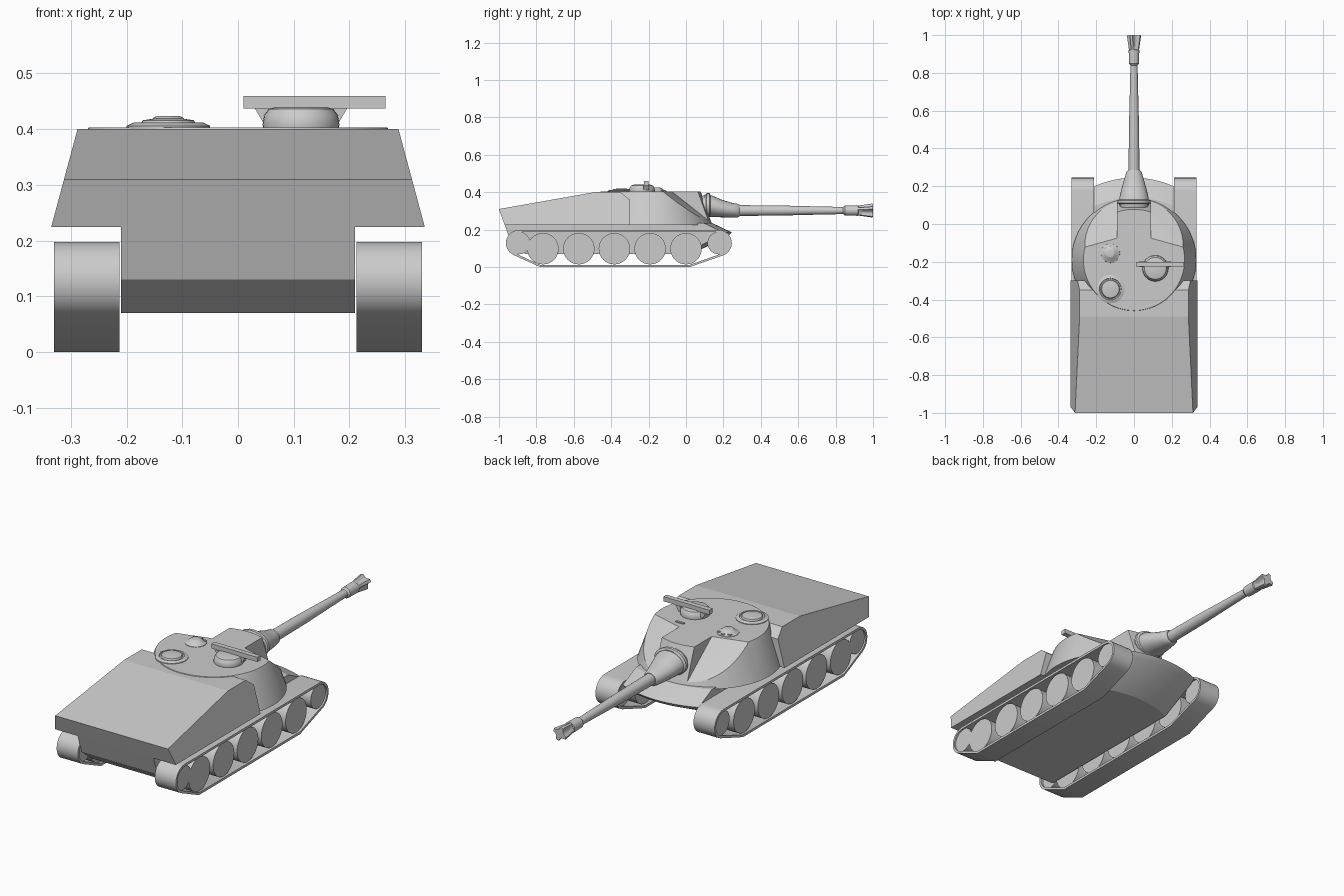
import bpy, bmesh
from math import sin, cos, pi, radians
from mathutils import Vector

if "Cube" in bpy.data.objects:
    bpy.data.objects.remove(bpy.data.objects["Cube"])


def finish(name, bm, smooth=True, angle=30):
    bmesh.ops.recalc_face_normals(bm, faces=bm.faces)
    me = bpy.data.meshes.new(name)
    bm.to_mesh(me)
    bm.free()
    ob = bpy.data.objects.new(name, me)
    bpy.context.collection.objects.link(ob)
    if smooth:
        bpy.ops.object.select_all(action='DESELECT')
        ob.select_set(True)
        bpy.context.view_layer.objects.active = ob
        bpy.ops.object.shade_smooth_by_angle(angle=radians(angle))
    return ob


def loft(rings, closed=False):
    """Skin a list of point rings; cap the ends, or join last to first."""
    bm = bmesh.new()
    vs = [[bm.verts.new(p) for p in r] for r in rings]
    n = len(vs[0])
    pairs = list(zip(vs, vs[1:])) + ([(vs[-1], vs[0])] if closed else [])
    for a, b in pairs:
        for i in range(n):
            j = (i + 1) % n
            bm.faces.new((a[i], a[j], b[j], b[i]))
    if not closed:
        bm.faces.new(vs[0])
        bm.faces.new(vs[-1])
    return bm


def circle_z(x, y, z, r, n=32):
    return [(x + r * cos(2 * pi * i / n), y + r * sin(2 * pi * i / n), z) for i in range(n)]


def turned(name, x, y, steps, n=32):
    """Upright turned part from (radius, height) steps."""
    return finish(name, loft([circle_z(x, y, z, r, n) for r, z in steps]))


def along_y(steps, n=24):
    """Rings along y from (y, half width, bottom z, top z)."""
    return loft([[(w * cos(2 * pi * i / n), y, (b + t) / 2 + (t - b) / 2 * sin(2 * pi * i / n))
                  for i in range(n)] for y, w, b, t in steps])


def cut(bm, co, no):
    g = bm.verts[:] + bm.edges[:] + bm.faces[:]
    r = bmesh.ops.bisect_plane(bm, geom=g, plane_co=co, plane_no=no, clear_outer=True)
    edges = [e for e in r['geom_cut'] if isinstance(e, bmesh.types.BMEdge)]
    bmesh.ops.holes_fill(bm, edges=edges)


def box(name, x0, x1, y0, y1, z0, z1):
    return finish(name, loft([[(x0, y0, z), (x1, y0, z), (x1, y1, z), (x0, y1, z)] for z in (z0, z1)]), False)


# lower hull with a bow that curves in plan
hull = [(-.97, .228), (-.935, .13), (-.86, .07), (.03, .07), (.225, .165), (.245, .185), (.14, .235)]
rings = []
for k in range(13):
    x = -.21 + .42 * k / 12
    back = .045 * (x / .21) ** 2
    rings.append([(x, y - (back if y > 0 else 0), z) for y, z in hull])
finish('lower_hull', loft(rings), True, 20)

# rear superstructure with inward leaning sides
rear = [(-1, .31), (-.49, .40), (-.35, .40), (-.30, .36), (-.30, .225), (-.97, .225)]
finish('rear_superstructure', loft([[(s * (.335 - (z - .225) * .269), y, z) for y, z in rear]
                                    for s in (-1, 1)]), False)


# conical casemate, cut by two sloped cheek planes
def cone():
    return loft([circle_z(0, -.19, .225, .33, 64), circle_z(0, -.19, .395, .272, 64),
                 circle_z(0, -.19, .403, .268, 64)])


bm = cone()
for s in (-1, 1):
    no = Vector((s * .18, -.05, 0)).cross(Vector((0, .202, -.16)))
    cut(bm, (s * .09, -.075, .403), no if no.z > 0 else -no)
finish('casemate', bm)

# narrow centre block that carries the gun
bm = cone()
for s in (-1, 1):
    cut(bm, (s * .09, 0, 0), (s, 0, 0))
cut(bm, (0, -.08, 0), (0, -1, 0))
finish('gun_block', bm)

# gun mantlet, barrel and muzzle
finish('mantlet_collar', along_y([(.06, .07, .275, .375), (.105, .075, .275, .385), (.11, .088, .265, .395),
                                  (.125, .088, .265, .395), (.13, .08, .268, .388)]))
finish('mantlet', along_y([(.10, .08, .268, .388), (.14, .077, .267, .382), (.19, .065, .266, .36),
                           (.25, .048, .265, .342), (.275, .04, .265, .338), (.285, .032, .27, .333)]))
finish('barrel', along_y([(y, r, .302 - r, .302 + r) for y, r in
                          [(.25, .029), (.50, .027), (.70, .022), (.84, .019), (.85, .027),
                           (.92, .028), (.925, .02), (.98, .018)]]))
star = []
for y, ra, rb in ((.915, .026, .024), (.94, .03, .02), (.995, .038, .024), (1, .036, .022)):
    star.append([((ra if i % 4 < 2 else rb) * cos(2 * pi * (i + .5) / 16), y,
                  .302 + (ra if i % 4 < 2 else rb) * sin(2 * pi * (i + .5) / 16)) for i in range(16)])
finish('muzzle_brake', loft(star), False)

# roof fittings
turned('loader_hatch', -.125, -.345, [(.075, .395), (.075, .406), (.062, .412), (.058, .412),
                                      (.056, .408), (.05, .408), (.046, .416), (.02, .42)])
turned('periscope_dome', -.125, -.155, [(.052, .395), (.05, .405), (.035, .412), (.025, .422), (.018, .424)])
turned('commander_cupola', .113, -.235, [(.066, .395), (.069, .408), (.066, .425), (.058, .436), (.045, .44)])
box('rangefinder_bar', .01, .265, -.225, -.20, .437, .46)
for s in (-1, 1):
    xa, xb, xc = (.113 + s * d for d in (.055, .068, .083))
    finish('rangefinder_bracket', loft([[(xa, y, .412), (xb, y, .412), (xc, y, .438), (xa, y, .438)]
                                        for y in (-.228, -.197)]), False)
box('vision_slot', .09, .135, -.12, -.108, .40, .408)
for i in range(3):
    a = pi / 4 + i * pi / 4
    x, y = -.125 + .04 * cos(a), -.155 + .04 * sin(a)
    box('periscope_block', x - .008, x + .008, y - .006, y + .006, .40, .413)


# running gear
def track_loop(t):
    def arc(cy, a0, a1):
        return [(cy + (.07 - t) * cos(radians(a0 + (a1 - a0) * i / 12)),
                 .128 + (.07 - t) * sin(radians(a0 + (a1 - a0) * i / 12))) for i in range(13)]
    return arc(.175, 90, -70) + [(.02, t), (-.78, t)] + arc(-.893, -114, -270)


outer, inner = track_loop(0), track_loop(.012)
wheels = [(y, .098, .084) for y in (-.765, -.573, -.383, -.192, 0)] + [(-.893, .128, .06), (.175, .128, .06)]
for side, s in (('left', -1), ('right', 1)):
    a, b = s * .213, s * .33
    finish(side + '_track', loft([[(x, y, z) for y, z in loop] for x, loop in
                                  ((a, outer), (b, outer), (b, inner), (a, inner))], closed=True))
    for y, z, r in wheels:
        finish(side + '_wheel', loft([[(x, y + r * cos(2 * pi * i / 32), z + r * sin(2 * pi * i / 32))
                                       for i in range(32)] for x in (s * .225, s * .322)]))
